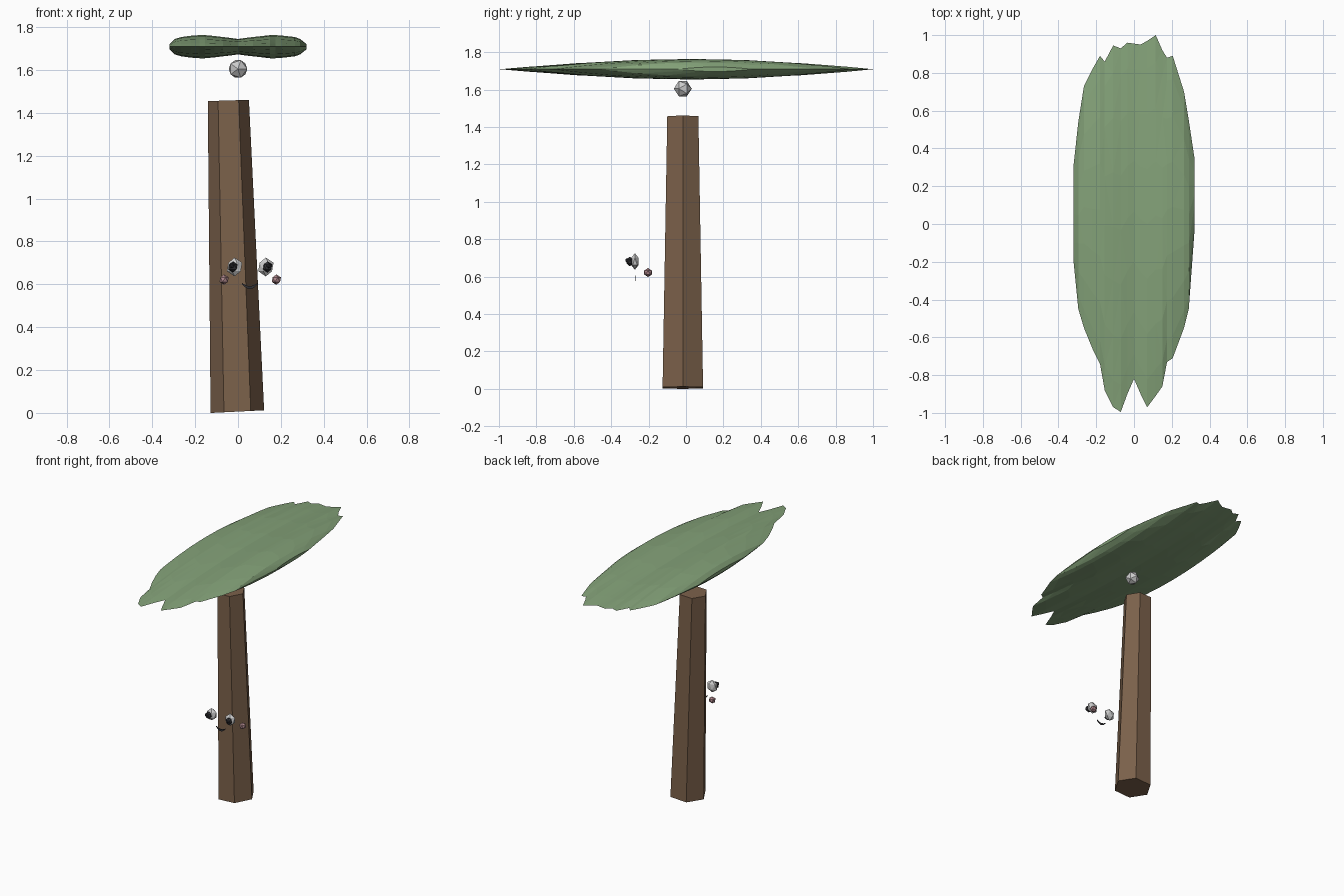
import bpy, bmesh, math
from mathutils import Matrix

if "Cube" in bpy.data.objects:
    bpy.data.objects.remove(bpy.data.objects["Cube"])


def material(name, rgb):
    m = bpy.data.materials.new(name)
    m.diffuse_color = (*rgb, 1)
    m.use_nodes = True
    m.node_tree.nodes["Principled BSDF"].inputs["Base Color"].default_value = m.diffuse_color
    return m


BARK = material("bark", (0.20, 0.12, 0.07))
LEAF = material("leaf", (0.23, 0.36, 0.19))
DARK = material("dark", (0.03, 0.03, 0.035))
PINK = material("pink", (0.42, 0.24, 0.26))


def finish(name, bm, mat=None):
    bmesh.ops.recalc_face_normals(bm, faces=bm.faces)
    me = bpy.data.meshes.new(name)
    bm.to_mesh(me)
    bm.free()
    ob = bpy.data.objects.new(name, me)
    bpy.context.collection.objects.link(ob)
    if mat:
        me.materials.append(mat)
    return ob


def ball(name, loc, size, mat=None, tilt=0):
    bm = bmesh.new()
    bmesh.ops.create_icosphere(bm, subdivisions=1, radius=1)
    bm.transform(Matrix.Translation(loc) @ Matrix.Diagonal((*size, 1))
                 @ Matrix.Rotation(tilt, 4, 'X'))
    return finish(name, bm, mat)


# Trunk: leaning, tapered hexagonal prism
bm = bmesh.new()
rings = []
for cx, r, z, slope in ((-0.003, 0.125, 0.006, 0.05), (-0.045, 0.096, 1.458, 0.03)):
    ring = []
    for i in range(6):
        a = i * math.pi / 3
        dx = r * math.cos(a)
        ring.append(bm.verts.new((cx + dx, -0.017 + r * math.sin(a), z + slope * dx)))
    rings.append(ring)
    bm.faces.new(ring)
for i in range(6):
    j = (i + 1) % 6
    bm.faces.new((rings[0][i], rings[0][j], rings[1][j], rings[1][i]))
finish("trunk", bm, BARK)

# Canopy: lengthwise strips (x, front end, back end, half thickness), lens-shaped along y
strips = [
    (-0.32, -0.20, 0.31, 0.012), (-0.295, -0.45, 0.54, 0.036), (-0.265, -0.55, 0.73, 0.045),
    (-0.22, -0.66, 0.82, 0.051), (-0.18, -0.74, 0.89, 0.054), (-0.155, -0.88, 0.86, 0.054),
    (-0.11, -0.97, 0.945, 0.050), (-0.07, -0.995, 0.93, 0.045), (-0.035, -0.90, 0.96, 0.041),
    (0.0, -0.82, 0.955, 0.036), (0.035, -0.90, 0.95, 0.041), (0.07, -0.97, 0.97, 0.045),
    (0.115, -0.91, 1.0, 0.050), (0.15, -0.86, 0.92, 0.054), (0.175, -0.73, 0.88, 0.054),
    (0.205, -0.71, 0.89, 0.052), (0.265, -0.55, 0.70, 0.045), (0.29, -0.45, 0.55, 0.036),
    (0.32, -0.04, 0.35, 0.012)]
ROWS = [-1, -0.85, -0.6, -0.3, 0, 0.3, 0.6, 0.85, 1]
bm = bmesh.new()
grid = {}
for i, (x, y0, y1, h) in enumerate(strips):
    for j, t in enumerate(ROWS):
        y = (y0 + y1) / 2 + t * (y1 - y0) / 2
        for side in (1, -1):
            if side < 0 and abs(t) == 1:
                grid[i, j, side] = grid[i, j, 1]    # closed tips
            else:
                grid[i, j, side] = bm.verts.new((x, y, 1.709 + side * h * (1 - t * t)))
last, end = len(strips) - 1, len(ROWS) - 1
for j in range(end):
    for i in range(last):
        for s in (1, -1):
            bm.faces.new((grid[i, j, s], grid[i + 1, j, s], grid[i + 1, j + 1, s], grid[i, j + 1, s]))
    for i in (0, last):                             # side rims
        loop = (grid[i, j, 1], grid[i, j + 1, 1], grid[i, j + 1, -1], grid[i, j, -1])
        bm.faces.new(list(dict.fromkeys(loop)))
bmesh.ops.triangulate(bm, faces=bm.faces)
finish("canopy", bm, LEAF)

# Nut under the canopy
ball("nut", (0, -0.017, 1.605), (0.048, 0.048, 0.048), None, math.pi / 2)

# Face, mirrored about its own centre line
MID = 0.057
for side, label in ((-1, "left"), (1, "right")):
    ball(label + "_eye", (MID + side * 0.073, -0.273, 0.681), (0.040, 0.023, 0.044))
    ball(label + "_pupil", (MID + side * 0.081, -0.300, 0.681), (0.024, 0.020, 0.026), DARK)
    ball(label + "_pupil_tip", (MID + side * 0.086, -0.314, 0.687), (0.012, 0.012, 0.013), DARK)
    ball(label + "_cheek", (MID + side * 0.122, -0.203, 0.622), (0.024, 0.024, 0.024), PINK)

# Mouth: flat smiling crescent
bm = bmesh.new()
N = 8
upper, lower = [], []
for i in range(N + 1):
    u = -1 + 2 * i / N
    x = MID - 0.002 + 0.036 * u
    upper.append(bm.verts.new((x, -0.272, 0.592 + 0.014 * u * u)))
    lower.append(bm.verts.new((x, -0.272, 0.578 + 0.022 * u * u)))
for i in range(N):
    bm.faces.new((lower[i], lower[i + 1], upper[i + 1], upper[i]))
mouth = finish("mouth", bm, DARK)
mod = mouth.modifiers.new("thickness", 'SOLIDIFY')
mod.thickness = 0.004
mod.offset = 0
